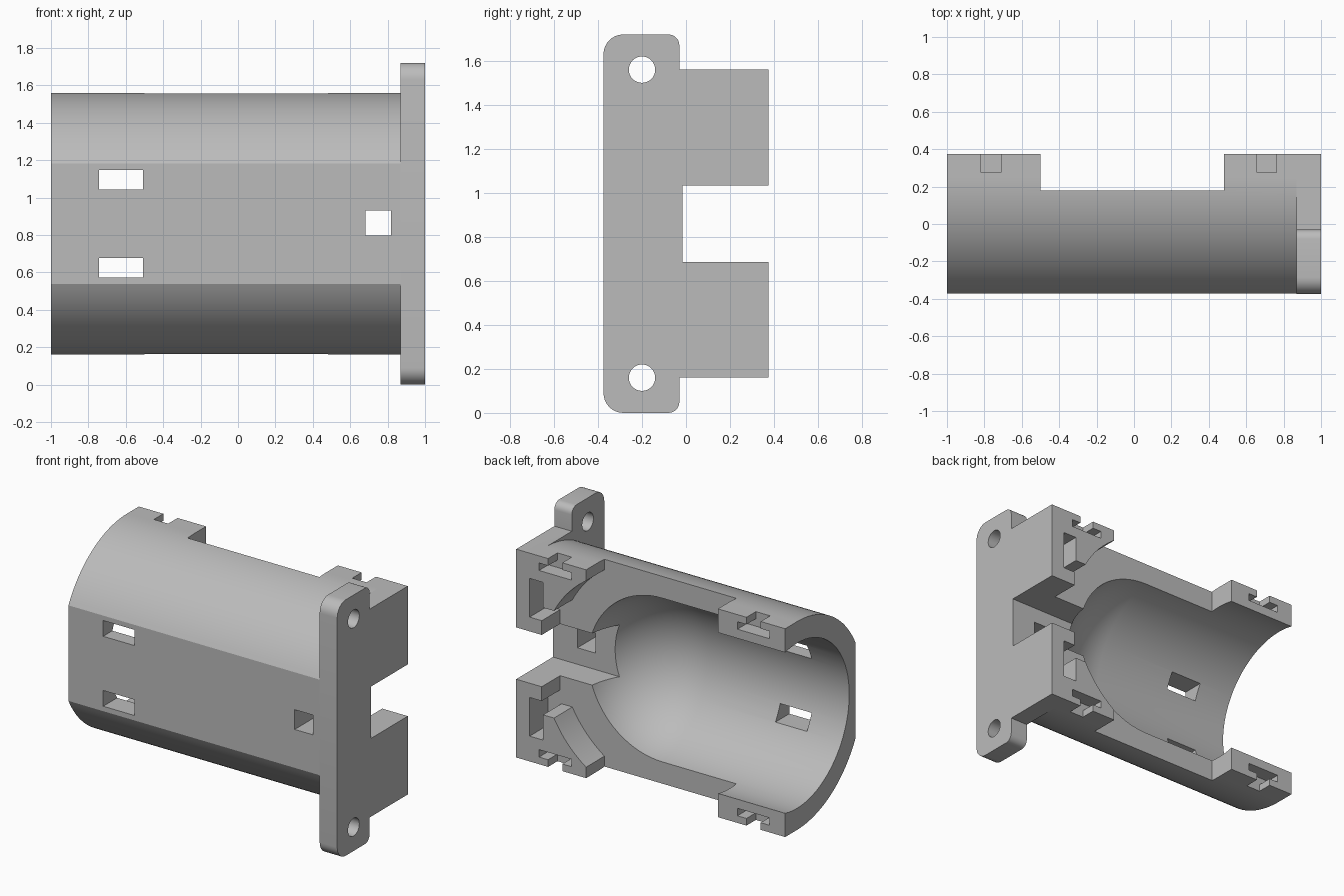
import bpy, bmesh
from math import sin, cos, acos, pi, radians
from mathutils import Matrix

old = bpy.data.objects.get("Cube")
if old:
    bpy.data.objects.remove(old, do_unlink=True)

ZC, YC = 0.86, 0.25          # axis of the cradle
R_OUT, R_IN = 0.70, 0.555
DOME_X = 0.05                # where the bore turns into a dome
FRONT, BACK, RIM = -0.372, 0.375, 0.18

grey = bpy.data.materials.new("light_grey")
grey.use_nodes = True
grey.diffuse_color = (0.5, 0.5, 0.5, 1)
grey.node_tree.nodes["Principled BSDF"].inputs["Base Color"].default_value = (0.5, 0.5, 0.5, 1)


def finish(name, bm):
    bmesh.ops.recalc_face_normals(bm, faces=bm.faces)
    mesh = bpy.data.meshes.new(name)
    bm.to_mesh(mesh)
    bm.free()
    ob = bpy.data.objects.new(name, mesh)
    mesh.materials.append(grey)
    bpy.context.collection.objects.link(ob)
    return ob


def prism(name, pts, axis, lo, hi):
    """Extrude a (y, z) profile along x, or an (x, z) profile along y."""
    bm = bmesh.new()
    place = (lambda a, b: (lo, a, b)) if axis == "x" else (lambda a, b: (a, lo, b))
    face = bm.faces.new([bm.verts.new(place(a, b)) for a, b in pts])
    new = bmesh.ops.extrude_face_region(bm, geom=[face])["geom"]
    step = (hi - lo, 0, 0) if axis == "x" else (0, hi - lo, 0)
    bmesh.ops.translate(bm, vec=step, verts=[v for v in new if isinstance(v, bmesh.types.BMVert)])
    return finish(name, bm)


def box(name, x, y, z):
    return prism(name, [(x[0], z[0]), (x[1], z[0]), (x[1], z[1]), (x[0], z[1])], "y", *y)


def arc(cx, cy, r, a0, a1, n):
    return [(cx + r * cos(a0 + (a1 - a0) * i / n), cy + r * sin(a0 + (a1 - a0) * i / n))
            for i in range(n + 1)]


def combine(target, tool, operation="DIFFERENCE"):
    mod = target.modifiers.new("bool", "BOOLEAN")
    mod.operation, mod.solver, mod.object = operation, "EXACT", tool
    bpy.context.view_layer.objects.active = target
    bpy.ops.object.modifier_apply(modifier=mod.name)
    bpy.data.objects.remove(tool, do_unlink=True)


# Outer shell: round flanks, flat front, straight walls at the back
flat = acos((YC - FRONT) / R_OUT)
upper = arc(YC, ZC, R_OUT, pi - flat, pi / 2, 24) + [(BACK, ZC + R_OUT)]
lower = [(y, 2 * ZC - z) for y, z in reversed(upper)]
cradle = prism("motor_cradle", upper + lower, "x", -1, 0.94)

# End flange with rounded ears
ear = -0.03
top = (arc(-0.285, 1.63, 0.09, pi, pi / 2, 8) + arc(ear - 0.05, 1.67, 0.05, pi / 2, 0, 6)
       + [(ear, ZC + R_OUT), (BACK, ZC + R_OUT)])
bottom = [(y, 2 * ZC - z) for y, z in reversed(top)]
combine(cradle, prism("flange", top + bottom, "x", 0.87, 1), "UNION")

# Bore ending in a dome
bm = bmesh.new()
outline = [(-1.2, 0), (-1.2, R_IN)] + arc(DOME_X, 0, R_IN, pi / 2, 0, 20)
verts = [bm.verts.new((x, 0, max(r, 0))) for x, r in outline]
edges = [bm.edges.new(pair) for pair in zip(verts, verts[1:])]
bmesh.ops.spin(bm, geom=verts + edges, cent=(0, 0, 0), axis=(1, 0, 0),
               angle=2 * pi, steps=80, use_duplicate=False)
bmesh.ops.remove_doubles(bm, verts=bm.verts, dist=0.0005)
bmesh.ops.transform(bm, matrix=Matrix.Translation((0, YC, ZC)), verts=bm.verts)
combine(cradle, finish("bore", bm))

# Lowered rim between the tabs, and the round clearance in the end blocks
combine(cradle, box("rim_cut", (-0.5, 0.48), (RIM, 0.6), (-0.2, 2)))
a = radians(62)
combine(cradle, prism("round_clearance", arc(DOME_X, ZC, 0.76, -a, a, 32), "y", RIM, 0.6))
combine(cradle, box("inner_clearance", (0.45, 0.81), (RIM, 0.6), (ZC - 0.36, ZC + 0.36)))

# Cable channel through the flange
combine(cradle, box("channel", (0.3, 1.2), (-0.015, 0.6), (ZC - 0.174, ZC + 0.174)))

for side in (1, -1):
    def span(near, far):
        return sorted((ZC + side * near, ZC + side * far))

    # Nut slots beside the flange
    combine(cradle, box("nut_slot", (0.8, 0.9), (RIM, 0.6), span(0.27, 0.53)))
    # T-shaped catches in the tabs
    for x in (-0.765, 0.71):
        combine(cradle, box("catch_neck", (x - 0.053, x + 0.053), (0.275, 0.6), span(0.62, 0.8)))
        combine(cradle, box("catch_head", (x - 0.12, x + 0.12), (0.275, 0.6), span(0.602, 0.652)))
    # Strap windows in the front
    combine(cradle, box("window", (-0.742, -0.508), (-0.6, 0.1), span(0.182, 0.288)))
    # Screw holes in the ears
    combine(cradle, prism("screw_hole", arc(-0.2, ZC + side * 0.7, 0.06, 0, 2 * pi * 31 / 32, 31),
                          "x", 0.8, 1.2))

# Cable window in the channel floor
combine(cradle, box("cable_window", (0.682, 0.817), (-0.6, 0.1), (0.797, 0.93)))

bpy.ops.object.select_all(action="DESELECT")
cradle.select_set(True)
bpy.context.view_layer.objects.active = cradle
bpy.ops.object.shade_smooth_by_angle(angle=radians(20))
